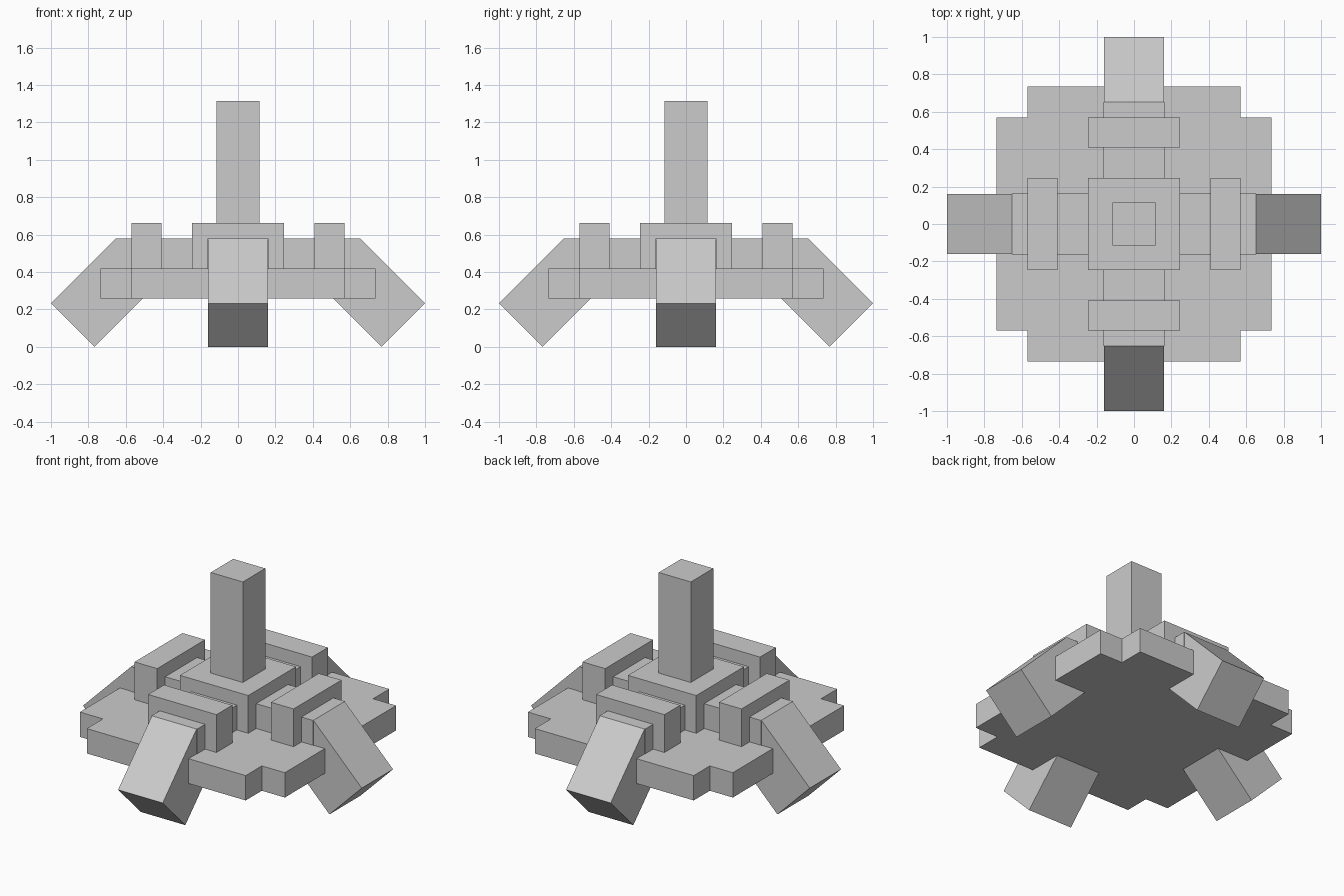
import bpy, bmesh
from math import pi
from mathutils import Matrix

if "Cube" in bpy.data.objects:
    bpy.data.objects.remove(bpy.data.objects["Cube"])


def prism(name, pts, axis, lo, hi, quarter=0):
    """Extrude a 2D outline along y or z, then turn it by quarter turns about z."""
    bm = bmesh.new()
    place = (lambda a, b: (a, b, lo)) if axis == 'z' else (lambda a, b: (a, lo, b))
    face = bm.faces.new([bm.verts.new(place(*p)) for p in pts])
    out = bmesh.ops.extrude_face_region(bm, geom=[face])
    move = (0, 0, hi - lo) if axis == 'z' else (0, hi - lo, 0)
    bmesh.ops.translate(bm, vec=move, verts=[v for v in out['geom'] if isinstance(v, bmesh.types.BMVert)])
    bmesh.ops.transform(bm, matrix=Matrix.Rotation(quarter * pi / 2, 4, 'Z'), verts=bm.verts)
    bmesh.ops.recalc_face_normals(bm, faces=bm.faces)
    mesh = bpy.data.meshes.new(name)
    bm.to_mesh(mesh)
    bm.free()
    obj = bpy.data.objects.new(name, mesh)
    bpy.context.collection.objects.link(obj)
    return obj


def rect(x0, x1, y0, y1):
    return [(x0, y0), (x1, y0), (x1, y1), (x0, y1)]


# Base plate: square with notched corners
W, N = 0.735, 0.57
corner = [(W, N), (N, N), (N, W)]
outline = []
for q in range(4):
    for x, y in corner:
        for _ in range(q):
            x, y = -y, x
        outline.append((x, y))
prism("base_plate", outline, 'z', 0.257, 0.418)

# Central hub and upright post
prism("hub", rect(-0.245, 0.245, -0.245, 0.245), 'z', 0.418, 0.663)
prism("post", rect(-0.115, 0.115, -0.115, 0.115), 'z', 0.663, 1.315)

# Four arms, each with a collar block and a slanted leg
leg = [(0.653, 0.579), (1.0, 0.232), (0.768, 0.0), (0.421, 0.347)]
for q, side in enumerate(("right", "back", "left", "front")):
    prism(side + "_arm", rect(0.245, 0.653, -0.163, 0.163), 'z', 0.418, 0.579, q)
    prism(side + "_collar", rect(0.408, 0.57, -0.245, 0.245), 'z', 0.418, 0.663, q)
    prism(side + "_leg", leg, 'y', -0.16, 0.16, q)
